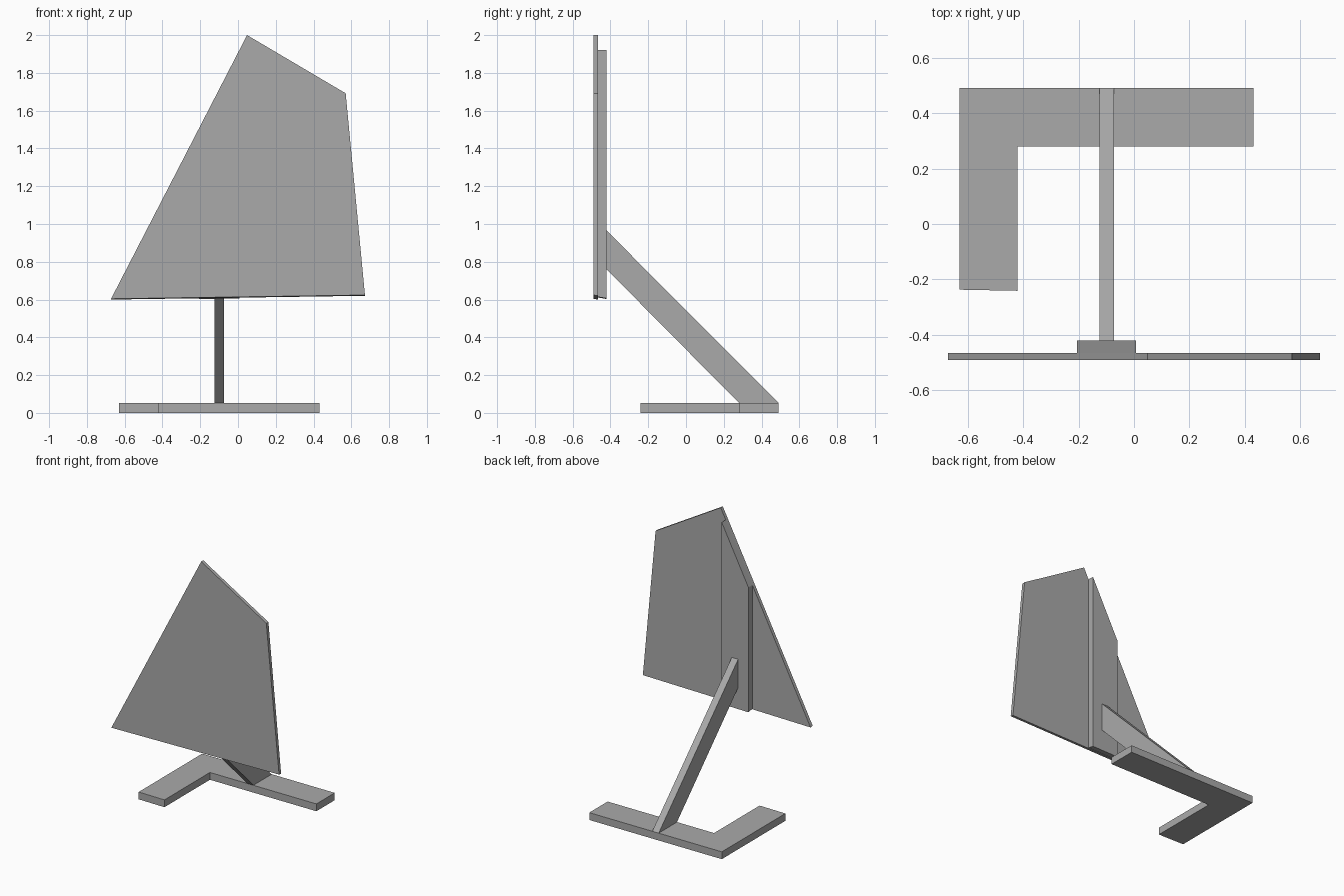
import bpy
import bmesh
from mathutils import Vector

cube = bpy.data.objects.get("Cube")
if cube:
    bpy.data.objects.remove(cube, do_unlink=True)

GREY = (0.4, 0.4, 0.4, 1.0)
grey = bpy.data.materials.new("plain_grey")
grey.use_nodes = True
grey.diffuse_color = GREY
grey.node_tree.nodes["Principled BSDF"].inputs["Base Color"].default_value = GREY


def prism(name, near, far):
    """Solid between two matching outlines."""
    bm = bmesh.new()
    a = [bm.verts.new(Vector(p)) for p in near]
    b = [bm.verts.new(Vector(p)) for p in far]
    bm.faces.new(a)
    bm.faces.new(b[::-1])
    for i in range(len(a)):
        j = (i + 1) % len(a)
        bm.faces.new((a[i], b[i], b[j], a[j]))
    bmesh.ops.recalc_face_normals(bm, faces=bm.faces)
    mesh = bpy.data.meshes.new(name)
    bm.to_mesh(mesh)
    bm.free()
    mesh.materials.append(grey)
    obj = bpy.data.objects.new(name, mesh)
    bpy.context.collection.objects.link(obj)
    return obj


def upright_slab(name, outline, y0, y1, drop):
    """Upright slab whose two lowest corners sink slightly towards the back."""
    front = [(x, y0, z) for x, z in outline]
    back = [(x, y1, z - (drop if z < 1 else 0)) for x, z in outline]
    return prism(name, front, back)


# Large four-sided front panel
BOTTOM_RIGHT, PEAK = Vector((-0.672, 0.604)), Vector((0.048, 2.0))
SHOULDER, BOTTOM_LEFT = Vector((0.57, 1.692)), Vector((0.672, 0.624))
upright_slab("front_panel", [BOTTOM_RIGHT, PEAK, SHOULDER, BOTTOM_LEFT],
             -0.49, -0.466, 0.004)


def along(p, q, x):
    """Height of the line p-q at x."""
    return p.lerp(q, (x - p.x) / (q.x - p.x)).y


# Backing strip, trimmed to the slanted panel edges
x0, x1 = -0.206, 0.008
strip = [(x, along(BOTTOM_RIGHT, end, x))
         for x, end in ((x0, BOTTOM_LEFT), (x0, PEAK), (x1, PEAK), (x1, BOTTOM_LEFT))]
upright_slab("backing_strip", strip, -0.466, -0.42, 0.008)

# Diagonal strut from the strip down to the foot
side = [(-0.42, 0.76), (-0.42, 0.965), (0.49, 0.053), (0.28, 0.053)]
prism("diagonal_strut", [(-0.124, y, z) for y, z in side],
      [(-0.073, y, z) for y, z in side])

# L-shaped foot on the ground
plan = [(-0.63, -0.237), (-0.421, -0.241), (-0.421, 0.28),
        (0.432, 0.28), (0.432, 0.49), (-0.63, 0.49)]
prism("foot", [(x, y, 0) for x, y in plan], [(x, y, 0.053) for x, y in plan])
